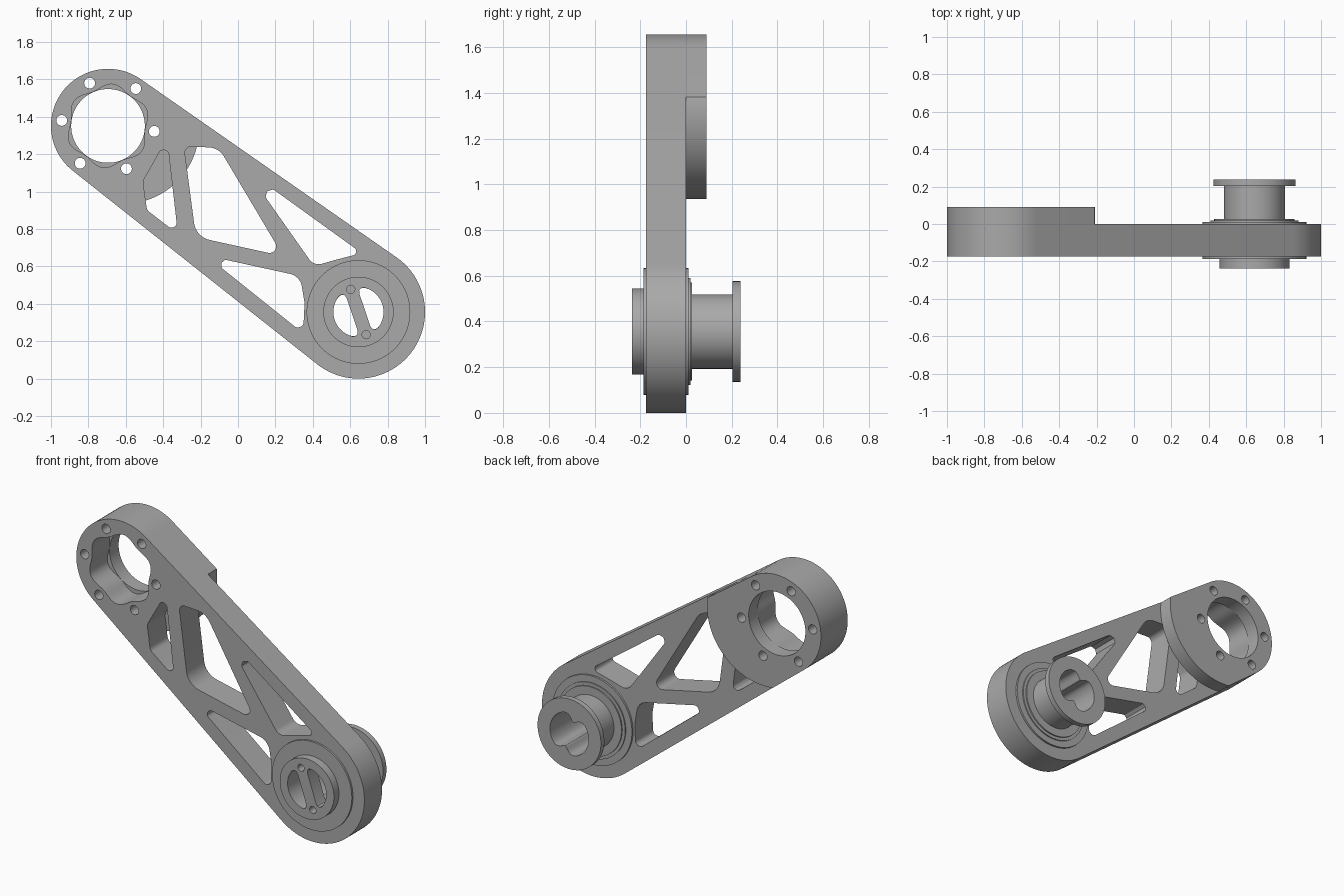
import bpy, bmesh
from math import sin, cos, tan, acos, atan2, pi, radians
from mathutils import Vector

if "Cube" in bpy.data.objects:
    bpy.data.objects.remove(bpy.data.objects["Cube"])

GREY = (0.4, 0.4, 0.4, 1)
mat = bpy.data.materials.new("machined grey")
mat.use_nodes = True
mat.diffuse_color = GREY
mat.node_tree.nodes["Principled BSDF"].inputs["Base Color"].default_value = GREY


def polar(center, radius, a0=0.0, a1=2 * pi, n=72, closed=True):
    """Points around a centre; radius is a number or a function of angle."""
    pts = []
    for i in range(n if closed else n + 1):
        a = a0 + (a1 - a0) * i / n
        r = radius(a) if callable(radius) else radius
        pts.append(center + Vector((cos(a), sin(a))) * r)
    return pts


def rounded(corners, steps=8):
    """Polygon of (x, z, fillet radius) corners with rounded corners."""
    pts = []
    for i, (x, z, r) in enumerate(corners):
        v = Vector((x, z))
        a = (Vector(corners[i - 1][:2]) - v).normalized()
        b = (Vector(corners[(i + 1) % len(corners)][:2]) - v).normalized()
        half = a.angle(b) / 2
        c = v + (a + b).normalized() * (r / sin(half))
        p, q = v + a * (r / tan(half)) - c, v + b * (r / tan(half)) - c
        pts += [c + p.lerp(q, k / steps).normalized() * r for k in range(steps + 1)]
    return pts


def slab(name, outlines, y0, y1):
    """Extrude a flat outline with holes from y0 to y1."""
    cu = bpy.data.curves.new(name, 'CURVE')
    cu.dimensions = '2D'
    cu.fill_mode = 'BOTH'
    cu.extrude = (y1 - y0) / 2
    for pts in outlines:
        sp = cu.splines.new('POLY')
        sp.points.add(len(pts) - 1)
        for sp_pt, p in zip(sp.points, pts):
            sp_pt.co = (p.x, p.y, 0, 1)
        sp.use_cyclic_u = True
    tmp = bpy.data.objects.new(name + "_outline", cu)
    me = bpy.data.meshes.new_from_object(tmp)
    bpy.data.objects.remove(tmp)
    # Stand the outline upright and weld the caps to the walls
    bm = bmesh.new()
    bm.from_mesh(me)
    for v in bm.verts:
        v.co = (v.co.x, (y0 + y1) / 2 - v.co.z, v.co.y)
    bmesh.ops.remove_doubles(bm, verts=bm.verts, dist=1e-5)
    bmesh.ops.recalc_face_normals(bm, faces=bm.faces)
    bm.to_mesh(me)
    bm.free()
    me.materials.clear()
    me.materials.append(mat)
    ob = bpy.data.objects.new(name, me)
    bpy.context.collection.objects.link(ob)
    bpy.ops.object.select_all(action='DESELECT')
    ob.select_set(True)
    bpy.context.view_layer.objects.active = ob
    bpy.ops.object.shade_smooth_by_angle(angle=radians(30))
    return ob


# Arm outline: two end circles joined by tangents
top, low = Vector((-0.695, 1.351)), Vector((0.644, 0.356))
r_top, r_low = 0.305, 0.356
axis = low - top
phi = atan2(axis.y, axis.x)
beta = acos((r_top - r_low) / axis.length)
top_arc = polar(top, r_top, phi + beta, phi + 2 * pi - beta, 48, False)
low_arc = polar(low, r_low, phi - beta, phi + beta, 48, False)

# Bolt holes and bore of the upper end
bolt0 = radians(-6.7)
bolts = [polar(c, 0.029, n=20) for c in polar(top, 0.249, bolt0, bolt0 + 2 * pi, 6)]
scallop = polar(top, lambda a: 0.211 - 0.013 * cos(6 * (a - bolt0)), n=120)

# Truss windows
windows = [rounded(w) for w in (
    [(-.508, 1.056, .053), (-.38, 1.281, .027), (-.321, .773, .027), (-.487, .901, .043)],
    [(-.289, 1.243, .035), (-.102, 1.233, .1), (.241, .655, .035), (-.225, .757, .107)],
    [(.043, 1.117, .032), (.661, .671, .022), (.519, .634, .1), (.406, .602, .06)],
    [(-.171, .658, .027), (.332, .548, .08), (.356, .404, .1), (.348, .243, .03)])]
slab("arm_plate", [low_arc + top_arc, scallop, polar(low, 0.2)] + bolts + windows, -0.175, 0)

# Raised pad behind the upper end: a disc trimmed by the arm's edges
normals = [Vector((cos(phi + s * beta), sin(phi + s * beta))) for s in (-1, 1)]
disc = polar(Vector((-0.61, 1.337)), 0.402, phi - pi / 2, phi + pi / 2, 200, False)
trimmed = [p for p in disc if all(n.dot(p - top) < r_top for n in normals)]
slab("rear_pad", [trimmed + top_arc, polar(top, 0.197)] + bolts, 0, 0.09)

# Shaft openings: two slots beside a slanted bar, and a two-lobed bore
tilt = radians(18.7)
u, w = Vector((cos(tilt), sin(tilt))), Vector((-sin(tilt), cos(tilt)))
corner = [(.054, .117), (.041, .108), (.036, .092)]
half_slot = [tuple(p) for p in polar(Vector((0, 0)), 0.134, radians(-58), radians(58), 24, False)]
half_slot += corner + [(x, -y) for x, y in reversed(corner)]
slots = [[low + (u * x + w * y) * s for x, y in half_slot] for s in (-1, 1)]
screws = [polar(low + w * s * 0.128, 0.022, n=20) for s in (-1, 1)]
bore = polar(low, lambda a: 0.134 - 0.05 * sin(a - tilt) ** 20, n=120)


def disc_part(name, radius, y0, y1, holes):
    slab(name, [polar(low, radius, n=96)] + holes, y0, y1)


# Pivot bearing and shaft
ring_hole = [polar(low, 0.155)]
disc_part("bearing", 0.277, -0.187, 0.012, ring_hole)
disc_part("bearing_rear_step", 0.235, 0.005, 0.019, ring_hole)
disc_part("bearing_rear_collar", 0.215, 0.01, 0.027, ring_hole)
disc_part("shaft_front_cap", 0.188, -0.237, -0.15, slots + screws)
disc_part("shaft_tube", 0.163, -0.15, 0.21, [bore])
disc_part("shaft_rear_flange", 0.22, 0.204, 0.238, [bore])
